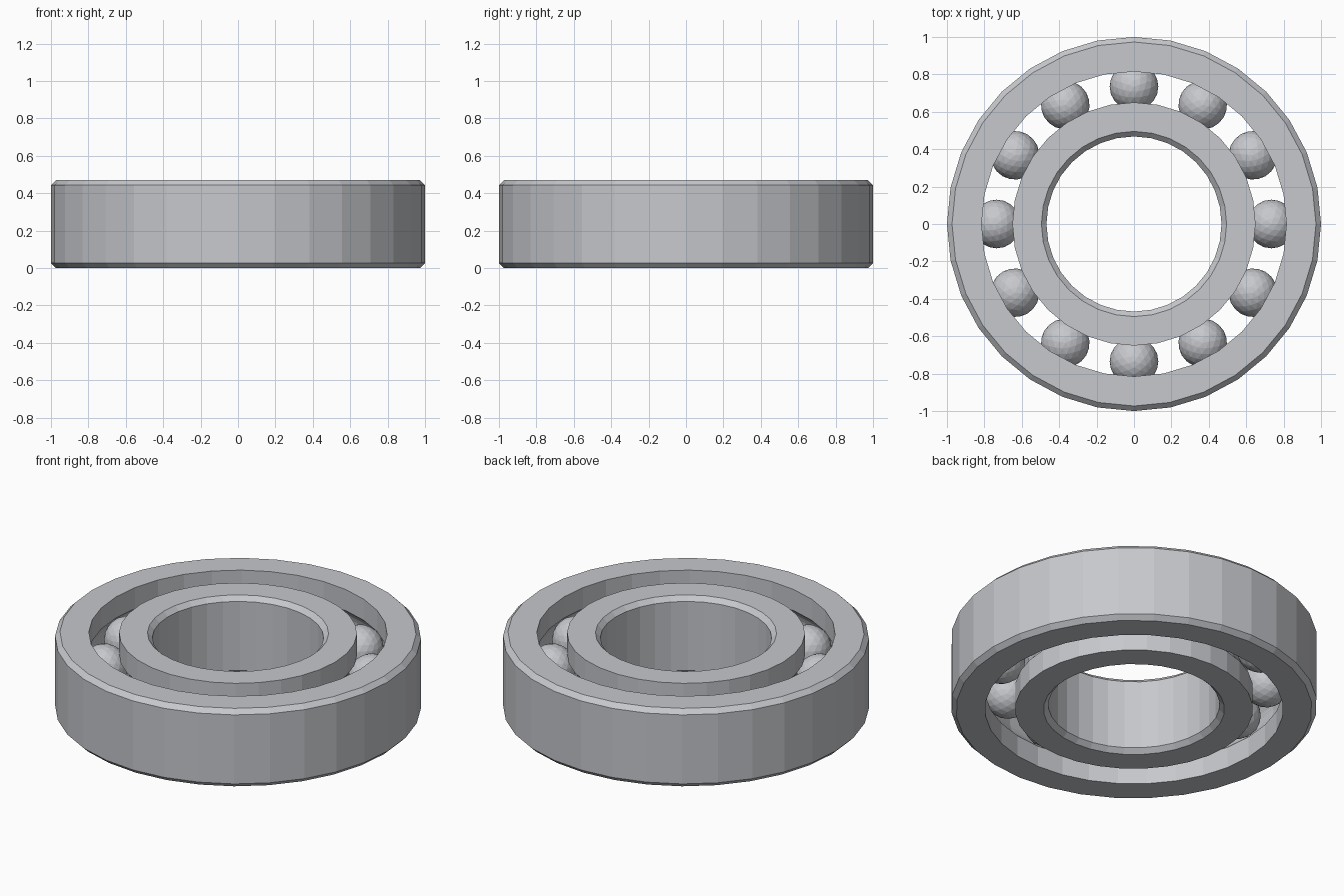
import bpy, bmesh, math
from mathutils import Matrix

cube = bpy.data.objects.get("Cube")
if cube:
    bpy.data.objects.remove(cube, do_unlink=True)

HEIGHT = 0.47
MID = HEIGHT / 2
SEGMENTS = 32
PITCH = 0.735      # radius of the ball circle
BALL = 0.13
CHAMFER = 0.027


def make_material(name, color):
    mat = bpy.data.materials.new(name)
    mat.use_nodes = True
    mat.diffuse_color = color
    mat.node_tree.nodes["Principled BSDF"].inputs["Base Color"].default_value = color
    return mat


steel = make_material("steel grey", (0.57, 0.58, 0.61, 1))


def add_object(name, bm):
    bmesh.ops.recalc_face_normals(bm, faces=bm.faces)
    mesh = bpy.data.meshes.new(name)
    bm.to_mesh(mesh)
    bm.free()
    mesh.materials.append(steel)
    obj = bpy.data.objects.new(name, mesh)
    bpy.context.collection.objects.link(obj)
    return obj


def race_ring(name, plain, grooved):
    """Ring with a chamfered plain wall and a ball groove in the other wall."""
    side = 1 if plain > grooved else -1
    inset = plain - side * CHAMFER
    profile = [(grooved, 0), (inset, 0), (plain, CHAMFER),
               (plain, HEIGHT - CHAMFER), (inset, HEIGHT), (grooved, HEIGHT)]
    # round groove that follows the balls
    groove = BALL + 0.004
    half = math.acos(abs(grooved - PITCH) / groove)
    steps = 8
    for i in range(steps + 1):
        a = half * (1 - 2 * i / steps)
        profile.append((PITCH + side * groove * math.cos(a), MID + groove * math.sin(a)))

    bm = bmesh.new()
    loops = []
    for s in range(SEGMENTS):
        t = math.tau * s / SEGMENTS
        loops.append([bm.verts.new((r * math.cos(t), r * math.sin(t), z)) for r, z in profile])
    n = len(profile)
    for s in range(SEGMENTS):
        a, b = loops[s], loops[(s + 1) % SEGMENTS]
        for i in range(n):
            j = (i + 1) % n
            bm.faces.new((a[i], b[i], b[j], a[j]))
    return add_object(name, bm)


# Outer and inner races
race_ring("outer_race", 1.0, 0.815)
race_ring("inner_race", 0.468, 0.65)

# Balls
for i in range(12):
    bm = bmesh.new()
    place = Matrix.Rotation(math.tau * i / 12, 4, "Z") @ Matrix.Translation((PITCH, 0, MID))
    bmesh.ops.create_icosphere(bm, subdivisions=3, radius=BALL, matrix=place)
    add_object(f"ball_{i + 1}", bm)
